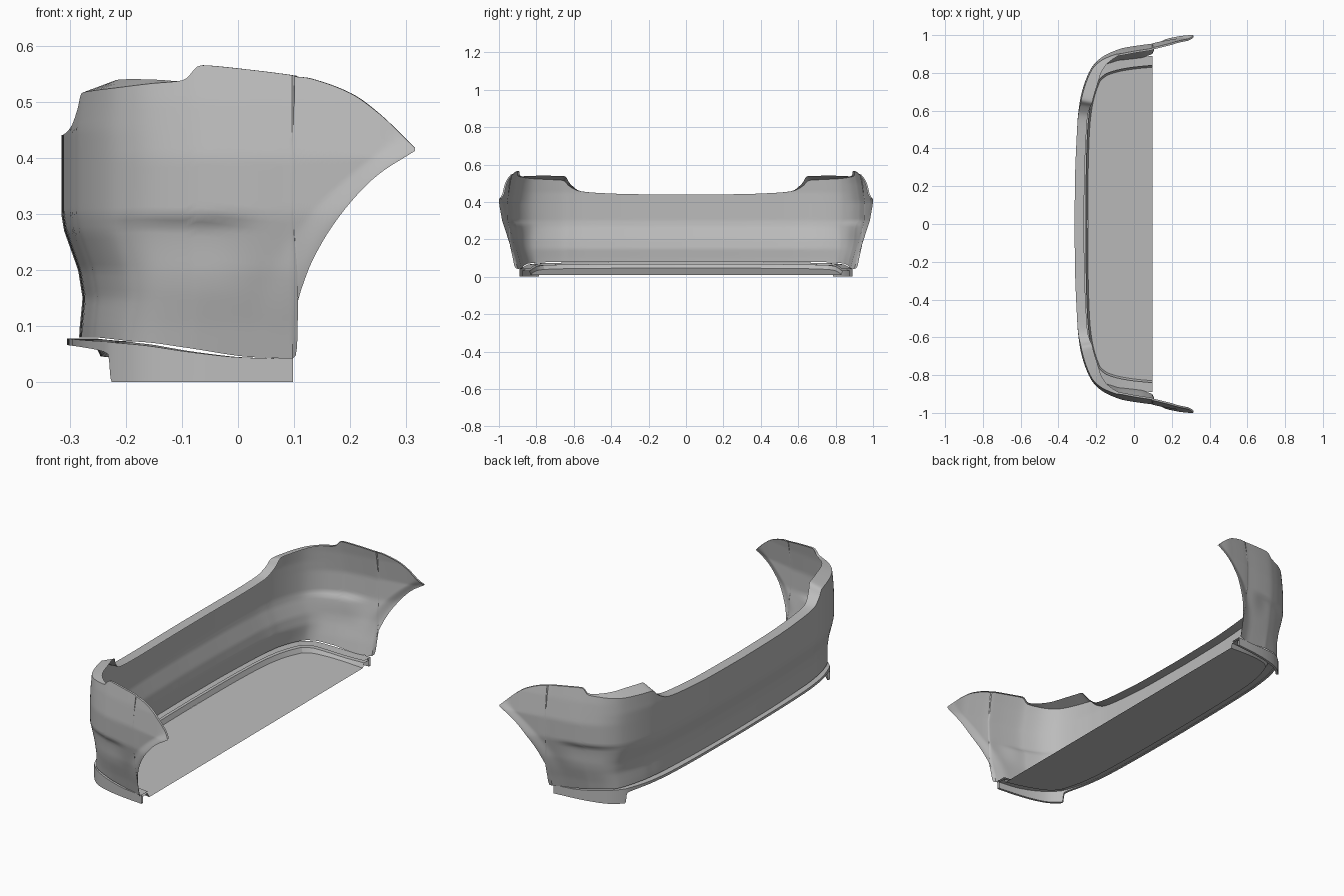
import bpy
import bmesh
from mathutils import Vector

cube = bpy.data.objects.get("Cube")
if cube:
    bpy.data.objects.remove(cube, do_unlink=True)

grey = bpy.data.materials.new("plain_grey")
grey.use_nodes = True
colour = (0.5, 0.5, 0.5, 1)
grey.diffuse_color = colour
grey.node_tree.nodes["Principled BSDF"].inputs["Base Color"].default_value = colour


def smoothstep(low, high, value):
    t = min(1, max(0, (value - low) / (high - low)))
    return t * t * (3 - 2 * t)


def table(pairs, value):
    """Linear look-up in a short list of (key, result) pairs."""
    for (a, ra), (b, rb) in zip(pairs, pairs[1:]):
        if value <= b:
            t = max(0, (value - a) / (b - a))
            return ra + (rb - ra) * t
    return pairs[-1][1]


def slope(before, here, after):
    d, e = here - before, after - here
    return 2 * d * e / (d + e) if d * e > 0 else 0


def refine(stations, steps):
    """Smooth the stations without overshoot."""
    last = len(stations) - 1
    columns = list(zip(*stations))
    slopes = []
    for col in columns:
        m = [slope(col[i - 1], col[i], col[i + 1]) for i in range(1, last)]
        slopes.append([col[1] - col[0]] + m + [col[last] - col[last - 1]])
    rows = []
    for i in range(last):
        for k in range(steps):
            t = k / steps
            h = t * t * (3 - 2 * t)
            a = t * (1 - t) ** 2
            b = t * t * (t - 1)
            rows.append([c[i] * (1 - h) + c[i + 1] * h + m[i] * a + m[i + 1] * b
                         for c, m in zip(columns, slopes)])
    rows.append(list(stations[last]))
    return rows


def inward(rows, i):
    """Plan direction pointing to the inside of the path."""
    if i == 0:
        return Vector((1, 0))
    a, b = rows[i - 1], rows[min(i + 1, len(rows) - 1)]
    return Vector((b[1] - a[1], a[0] - b[0])).normalized()


def loft(name, sections):
    """Join equal-length point lists into a half shell, then mirror it."""
    bm = bmesh.new()
    grid = [[bm.verts.new(p) for p in section] for section in sections]
    for a, b in zip(grid, grid[1:]):
        for j in range(len(a) - 1):
            bm.faces.new((a[j], b[j], b[j + 1], a[j + 1]))
    bmesh.ops.remove_doubles(bm, verts=bm.verts, dist=0.0002)
    bmesh.ops.recalc_face_normals(bm, faces=bm.faces)
    mesh = bpy.data.meshes.new(name)
    bm.to_mesh(mesh)
    bm.free()
    mesh.materials.append(grey)
    obj = bpy.data.objects.new(name, mesh)
    bpy.context.collection.objects.link(obj)
    mirror = obj.modifiers.new("mirror", "MIRROR")
    mirror.use_axis = (False, True, False)
    bpy.ops.object.select_all(action="DESELECT")
    obj.select_set(True)
    bpy.context.view_layer.objects.active = obj
    bpy.ops.object.shade_smooth_by_angle(angle=0.6)
    return obj


# Bumper shell: x, y, bottom, top, rim width, rim rise
shell = refine([
    (-.315, 0, .08, .44, .05, 0),
    (-.312, .25, .08, .441, .05, 0),
    (-.304, .45, .08, .447, .05, 0),
    (-.297, .57, .08, .458, .05, 0),
    (-.29, .625, .08, .485, .055, .01),
    (-.285, .66, .08, .515, .06, .022),
    (-.262, .745, .078, .52, .06, .02),
    (-.22, .835, .074, .525, .05, .015),
    (-.16, .89, .07, .532, .03, .007),
    (-.1, .918, .062, .538, .015, 0),
    (-.065, .93, .057, .565, .01, 0),
    (.02, .945, .045, .557, .01, 0),
    (.096, .955, .042, .547, .01, 0),
    (.1, .957, .12, .545, .01, 0),
    (.12, .962, .19, .543, .01, 0),
    (.15, .968, .25, .535, .01, 0),
    (.2, .977, .32, .515, .01, 0),
    (.25, .985, .37, .48, .01, 0),
    (.315, .989, .412, .418, .01, 0)], 5)
back_inset = [(.05, .03), (.1, .033), (.15, .038), (.2, .03), (.27, .005),
              (.3, 0), (.45, 0), (.57, .012)]
side_inset = [(.04, .07), (.1, .055), (.2, .025), (.3, .003), (.4, 0),
              (.5, .015), (.57, .03)]


def shell_point(x, y, z, n):
    # Wheel arch flare and the crease along the corner
    arch = .097 + 2.2 * max(0, z - .1) ** 2
    flare = .012 * smoothstep(.06, 0, arch - x) if x > 0 else 0
    crease = .012 * smoothstep(.3, .275, z) * smoothstep(.15, .275, z)
    crease *= smoothstep(-.3, -.2, x) * smoothstep(.06, -.05, x)
    dx = table(back_inset, z) * n.x ** 2
    dy = (table(side_inset, z) + crease) * n.y ** 2
    return Vector((x + dx, y - dy + flare, z))


ROWS = 40
sections = []
for i, (x, y, low, high, width, rise) in enumerate(shell):
    n = inward(shell, i)
    line = [shell_point(x, y, low + (high - low) * k / ROWS, n)
            for k in range(ROWS + 1)]
    line.append(line[-1] + Vector((n.x * width, n.y * width, rise)))
    sections.append(line)
loft("bumper_shell", sections)

# Lower lip and side skirts: x, y, top, bottom
lip = refine([
    (-.305, 0, .078, .066),
    (-.303, .25, .078, .066),
    (-.295, .5, .077, .065),
    (-.275, .66, .075, .062),
    (-.232, .785, .072, .05),
    (-.225, .795, .071, 0),
    (-.17, .84, .066, 0),
    (-.08, .868, .053, 0),
    (.01, .882, .044, 0),
    (.098, .89, .042, 0)], 4)


def floor_height(x):
    return .01 + .105 * (.098 - x)


lip_sections, floor_sections = [], []
for i, (x, y, top, bottom) in enumerate(lip):
    n = inward(lip, i)

    def at(inset, z):
        px = min(x + n.x * inset, .098)
        return Vector((px, max(0, y + n.y * inset), z))

    under = top - .01
    edge = at(.06, 0)
    edge.z = floor_height(edge.x)
    lip_sections.append([at(.05, top), at(0, top), at(0, bottom),
                         at(.012, min(bottom, under)), at(.012, under),
                         at(.05, under), edge])
    floor_sections.append([edge, Vector((edge.x, 0, edge.z))])
loft("lower_lip", lip_sections)

# Sloping underfloor panel
floor_sections[-1][0].x = floor_sections[-1][1].x = .098
loft("underfloor", floor_sections[1:])
